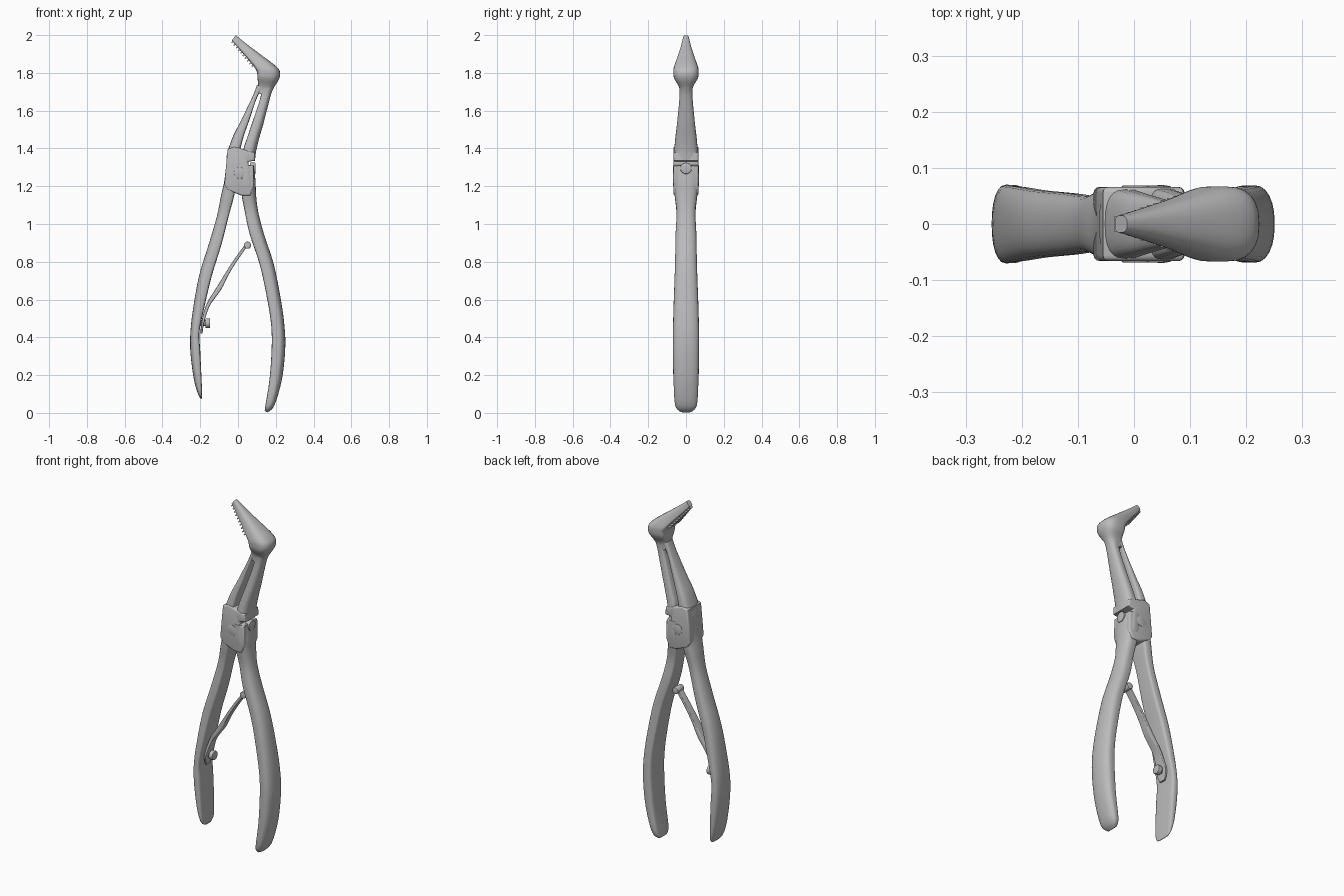
import bpy, bmesh, math
from mathutils import Vector

cube = bpy.data.objects.get("Cube")
if cube:
    bpy.data.objects.remove(cube)

steel = bpy.data.materials.new("brushed_steel")
steel.use_nodes = True
steel.diffuse_color = (0.5, 0.5, 0.51, 1)
steel.node_tree.nodes["Principled BSDF"].inputs["Base Color"].default_value = (0.5, 0.5, 0.51, 1)


def finish(name, bm, angle=40):
    bmesh.ops.recalc_face_normals(bm, faces=bm.faces)
    mesh = bpy.data.meshes.new(name)
    bm.to_mesh(mesh)
    bm.free()
    mesh.materials.append(steel)
    obj = bpy.data.objects.new(name, mesh)
    bpy.context.collection.objects.link(obj)
    bpy.ops.object.select_all(action='DESELECT')
    obj.select_set(True)
    bpy.context.view_layer.objects.active = obj
    bpy.ops.object.shade_smooth_by_angle(angle=math.radians(angle))
    return obj


def smooth_stations(rows, steps):
    """Catmull-Rom interpolation between the given stations."""
    out = []
    rows = [Vector(r) for r in rows]
    for i in range(len(rows) - 1):
        a, b, c, d = rows[max(i - 1, 0)], rows[i], rows[i + 1], rows[min(i + 2, len(rows) - 1)]
        for k in range(steps):
            t = k / steps
            out.append(0.5 * (2 * b + (c - a) * t + (2 * a - 5 * b + 4 * c - d) * t * t
                              + (3 * b - a - 3 * c + d) * t ** 3))
    return out + [rows[-1]]


def loft(name, rows, e_in=1, e_out=1, steps=4, sides=24):
    """Stations: inner x, inner z, outer x, outer z, half depth.
    Small exponents give a flat side, 1 gives a round one."""
    bm = bmesh.new()
    rings = []
    for xi, zi, xo, zo, depth in smooth_stations(rows, steps):
        ring = []
        for k in range(sides):
            a = math.tau * k / sides
            c, s = math.cos(a), math.sin(a)
            e = e_in if c < 0 else e_out
            u = 0.5 + 0.5 * math.copysign(abs(c) ** e, c)
            v = math.copysign(abs(s) ** e, s)
            ring.append(bm.verts.new((xi + (xo - xi) * u, depth * v, zi + (zo - zi) * u)))
        rings.append(ring)
    for r, q in zip(rings, rings[1:]):
        for k in range(sides):
            n = (k + 1) % sides
            bm.faces.new((r[k], r[n], q[n], q[k]))
    bm.faces.new(rings[0])
    bm.faces.new(rings[-1])
    return finish(name, bm)


def plate(name, outline, half, bevel=0.0):
    """Outline in x and z, extruded through y."""
    bm = bmesh.new()
    face = bm.faces.new([bm.verts.new((x, -half, z)) for x, z in outline])
    ext = bmesh.ops.extrude_face_region(bm, geom=[face])
    bmesh.ops.translate(bm, vec=(0, 2 * half, 0),
                        verts=[g for g in ext["geom"] if isinstance(g, bmesh.types.BMVert)])
    if bevel:
        rim = [e for e in bm.edges if abs(e.verts[0].co.y - e.verts[1].co.y) < 1e-5]
        bmesh.ops.bevel(bm, geom=rim, offset=bevel, segments=3, profile=0.5,
                        affect='EDGES', clamp_overlap=True)
    return finish(name, bm, 35)


def cylinder(name, center, radius, length, axis, bevel=0.004):
    bm = bmesh.new()
    bmesh.ops.create_cone(bm, cap_ends=True, segments=24, radius1=radius, radius2=radius, depth=length)
    rim = [e for e in bm.edges if abs(e.verts[0].co.z - e.verts[1].co.z) < 1e-5]
    bmesh.ops.bevel(bm, geom=rim, offset=bevel, segments=2, profile=0.5, affect='EDGES')
    turn = Vector((0, 0, 1)).rotation_difference(Vector(axis)).to_matrix()
    bmesh.ops.rotate(bm, verts=bm.verts, matrix=turn)
    bmesh.ops.translate(bm, verts=bm.verts, vec=center)
    return finish(name, bm)


# Handles: flat inside, rounded outside
loft("right_handle", [
    (-.192, .075, -.188, .072, .025), (-.190, .10, -.207, .09, .054), (-.193, .18, -.232, .17, .066),
    (-.20, .33, -.252, .32, .07), (-.204, .43, -.251, .44, .069), (-.18, .55, -.235, .57, .066),
    (-.14, .72, -.205, .73, .06), (-.088, .89, -.156, .89, .055), (-.047, 1.05, -.112, 1.04, .05),
    (-.02, 1.15, -.09, 1.15, .06), (-.01, 1.22, -.074, 1.22, .066), (-.01, 1.28, -.066, 1.28, .064)],
    0.35, 0.9)
loft("left_handle", [
    (.141, .012, .155, .002, .03), (.146, .045, .193, .04, .058), (.167, .18, .233, .18, .066),
    (.178, .335, .25, .34, .069), (.176, .46, .246, .46, .068), (.155, .60, .227, .60, .064),
    (.115, .785, .19, .785, .058), (.062, .945, .138, .945, .055), (.035, 1.07, .108, 1.06, .05),
    (.02, 1.15, .096, 1.15, .06), (.015, 1.22, .093, 1.22, .069), (.01, 1.31, .086, 1.31, .068)],
    0.35, 0.9)

# Box joint with its notch, and the pivot
plate("joint", [
    (-.055, 1.395), (-.02, 1.41), (.03, 1.395), (.088, 1.378), (.09, 1.335), (.055, 1.33),
    (.055, 1.313), (.082, 1.308), (.085, 1.2), (.065, 1.15), (.02, 1.15), (-.055, 1.18),
    (-.072, 1.21), (-.064, 1.30)], 0.066, 0.01)
cylinder("pivot", (.008, 0, 1.27), .03, .137, (0, 1, 0), .002)
cylinder("side_stud", (.078, 0, 1.295), .03, .03, (1, 0, 0))

# Arms above the joint with the slot between them
loft("right_arm", [
    (.0, 1.35, -.062, 1.35, .065), (.013, 1.40, -.052, 1.395, .062), (.032, 1.47, -.024, 1.47, .055),
    (.06, 1.55, .012, 1.54, .046), (.103, 1.675, .077, 1.675, .033), (.14, 1.73, .10, 1.735, .034)],
    0.4, 0.75)
loft("left_arm", [
    (.025, 1.34, .09, 1.335, .066), (.03, 1.40, .096, 1.385, .062), (.053, 1.47, .114, 1.46, .055),
    (.08, 1.55, .137, 1.54, .046), (.12, 1.675, .173, 1.68, .034), (.12, 1.74, .19, 1.725, .037)],
    0.4, 0.9)

# Angled jaw
loft("jaw", [
    (.103, 1.69, .174, 1.685, .033), (.107, 1.73, .19, 1.722, .037), (.103, 1.775, .216, 1.765, .062),
    (.10, 1.805, .223, 1.80, .067), (.086, 1.83, .205, 1.832, .064), (.05, 1.875, .13, 1.89, .046),
    (.003, 1.93, .056, 1.945, .028), (-.033, 1.972, -.012, 1.999, .015)], 0.4, 0.8)

# Teeth along the gripping edge
start, end = Vector((.08, 1.84)), Vector((-.026, 1.966))
along = (end - start).normalized()
out = Vector((-along.y, along.x))
count = 10
for i in range(count):
    t = i / (count - 1)
    p = start.lerp(end, t)
    w = along * .005
    corners = [p - w - out * .015, p + w - out * .015, p + w * .6 + out * .01, p - w * .6 + out * .01]
    plate(f"tooth_{i + 1}", [tuple(c) for c in corners], .05 - .037 * t)

# Leaf spring with roller and fixing screw
loft("leaf_spring", [
    (-.198, .42, -.188, .42, .02), (-.195, .47, -.181, .47, .036), (-.182, .53, -.166, .525, .03),
    (-.16, .59, -.142, .58, .025), (-.113, .665, -.088, .655, .024), (-.07, .735, -.053, .725, .022),
    (-.022, .81, -.008, .80, .02), (.038, .893, .05, .883, .02)], 0.3, 0.3)
cylinder("spring_roller", (.05, 0, .888), .019, .06, (0, 1, 0))
cylinder("spring_screw", (-.18, 0, .475), .016, .06, (1, 0, 0))
cylinder("spring_screw_head", (-.16, 0, .475), .026, .025, (1, 0, 0))
